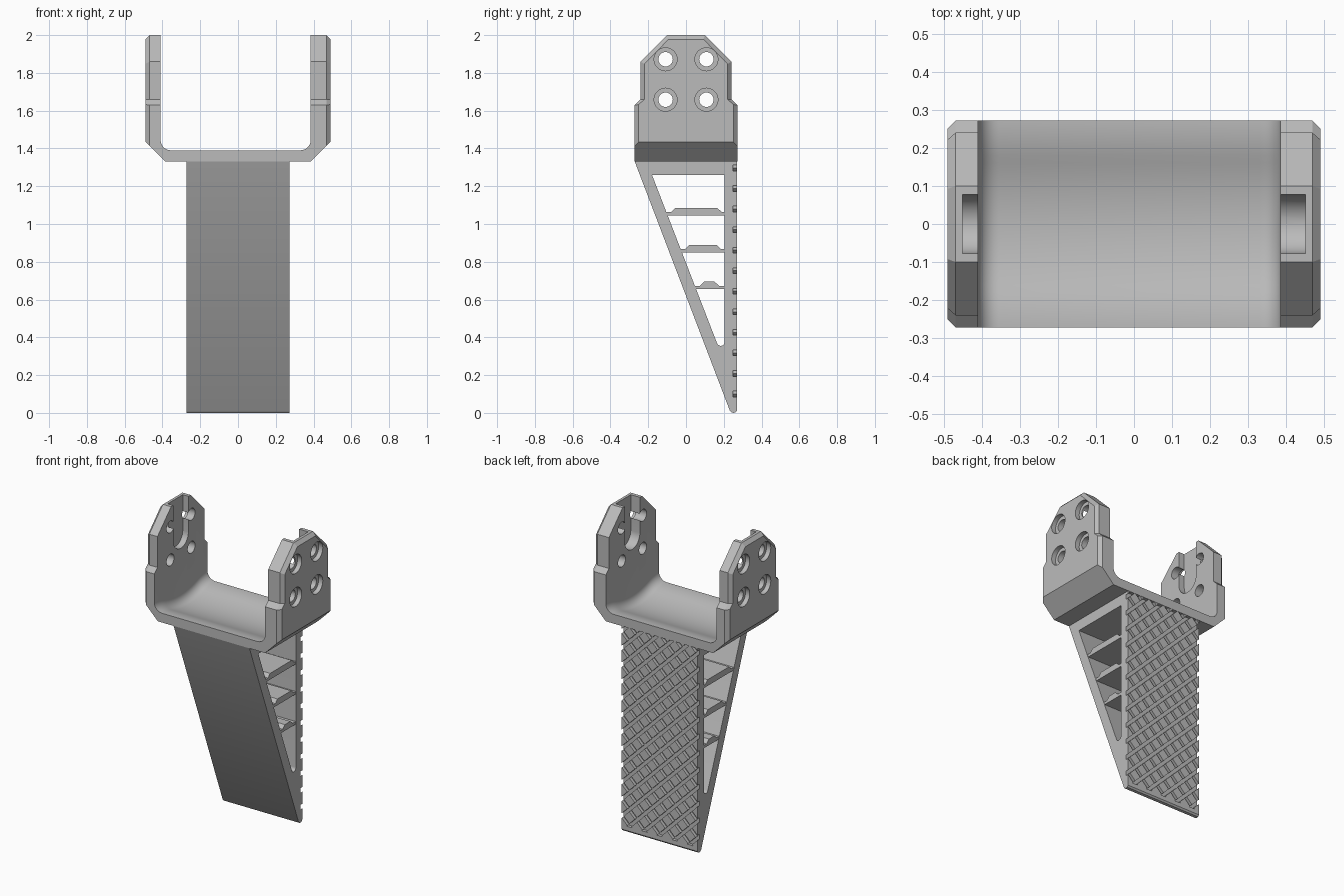
import bpy, bmesh, math
from mathutils import Vector

if "Cube" in bpy.data.objects:
    bpy.data.objects.remove(bpy.data.objects["Cube"], do_unlink=True)

grey = bpy.data.materials.new("plain grey")
grey.use_nodes = True
grey.diffuse_color = (0.5, 0.5, 0.5, 1)
grey.node_tree.nodes["Principled BSDF"].inputs["Base Color"].default_value = (0.5, 0.5, 0.5, 1)


def finish(name, bm):
    bmesh.ops.recalc_face_normals(bm, faces=bm.faces)
    mesh = bpy.data.meshes.new(name)
    bm.to_mesh(mesh)
    bm.free()
    mesh.materials.append(grey)
    ob = bpy.data.objects.new(name, mesh)
    bpy.context.collection.objects.link(ob)
    return ob


def loft(name, rings):
    """Closed solid through equal-length rings of 3D points."""
    bm = bmesh.new()
    loops = [[bm.verts.new(p) for p in ring] for ring in rings]
    n = len(loops[0])
    for a, b in zip(loops, loops[1:]):
        for i in range(n):
            j = (i + 1) % n
            bm.faces.new((a[i], a[j], b[j], b[i]))
    bm.faces.new(loops[0])
    bm.faces.new(loops[-1])
    return finish(name, bm)


def along_x(name, pts, x0, x1):
    return loft(name, [[(x, y, z) for y, z in pts] for x in (x0, x1)])


def arc(cx, cz, r, a0, a1, steps):
    angles = [math.radians(a0 + (a1 - a0) * i / steps) for i in range(steps + 1)]
    return [(cx + r * math.cos(a), cz + r * math.sin(a)) for a in angles]


def select_only(ob):
    bpy.ops.object.select_all(action='DESELECT')
    ob.select_set(True)
    bpy.context.view_layer.objects.active = ob


def boolean(ob, cutter, operation='DIFFERENCE'):
    mod = ob.modifiers.new("cut", 'BOOLEAN')
    mod.operation = operation
    mod.solver = 'EXACT'
    mod.object = cutter
    select_only(ob)
    bpy.ops.object.modifier_apply(modifier=mod.name)
    bpy.data.objects.remove(cutter, do_unlink=True)


# Bracket blank: stepped side outline with chamfered outer rims
half = [(0.272, 1.33), (0.272, 1.63), (0.24, 1.66), (0.24, 1.86), (0.1, 2.0)]
outline = half + [(-y, z) for y, z in reversed(half)]
inset = [(y * 0.92, 1.66 + (z - 1.66) * 0.935) for y, z in outline]
bracket = loft("bracket", [[(x, y, z) for y, z in pts] for x, pts in
                           ((-0.49, inset), (-0.468, outline), (0.468, outline), (0.49, inset))])

# Slanted lower corners
front = [(-0.5, 2.1), (-0.5, 1.445), (-0.38, 1.325), (0.38, 1.325), (0.5, 1.445), (0.5, 2.1)]
boolean(bracket, loft("corner_cutter", [[(x, y, z) for x, z in front] for y in (-0.4, 0.4)]),
        'INTERSECT')


# Cradle between the walls, with a dished floor
def floor_height(y):
    a, slope, bend = min(abs(y), 0.272), 0.35, 0.17
    rim = 0.272 - bend
    if a > bend:
        return 1.39 - slope / (2 * rim) * (0.272 - a) ** 2
    return 1.39 - slope / 2 * (rim + bend) + slope / (2 * bend) * a * a


rings = []
for i in range(-15, 16):
    y = i * 0.02
    z = floor_height(y) + 0.055
    ring = ([(-0.41, 2.1)] + arc(-0.355, z, 0.055, 180, 270, 7)
            + arc(0.33, z, 0.055, 270, 360, 7) + [(0.385, 2.1)])
    rings.append([(px, y, pz) for px, pz in ring])
boolean(bracket, loft("cradle_cutter", rings))

# Round-bottomed slots inside both walls
slot = arc(0, 1.77, 0.077, 180, 360, 20) + [(0.077, 2.1), (-0.077, 2.1)]
for x0, x1 in ((-0.45, -0.3), (0.3, 0.45)):
    boolean(bracket, along_x("slot_cutter", slot, x0, x1))

# Screw holes with counterbores
for y in (-0.108, 0.108):
    for z in (1.658, 1.872):
        boolean(bracket, along_x("hole_cutter", arc(y, z, 0.038, 0, 348.75, 31), -0.6, 0.6))
        for side in (-1, 1):
            boolean(bracket, along_x("bore_cutter", arc(y, z, 0.061, 0, 348.75, 31),
                                     side * 0.46, side * 0.6))

# Wedge handle with an open core
wedge = [(-0.272, 1.332), (0.232, 0.012), (0.24, 0.003), (0.25, 0), (0.262, 0.002), (0.27, 0.012),
         (0.27, 0.04), (0.25, 0.04), (0.25, 1.332)]
handle = along_x("handle", wedge, -0.272, 0.272)
opening = [(-0.18, 1.26)] + arc(0.184, 0.376, 0.021, 200, 360, 10) + [(0.205, 1.26)]
boolean(handle, along_x("opening_cutter", opening, -0.4, 0.4))

# Cross ribs, each with a raised middle
for label, z, top_end in (("upper", 1.045, 0.165), ("middle", 0.85, 0.16), ("lower", 0.655, 0.15)):
    start = -0.18 + (1.26 - z) * 0.388
    rib = [(start - 0.015, z), (0.215, z), (0.215, z + 0.018), (top_end + 0.025, z + 0.018),
           (top_end, z + 0.04), (start + 0.04, z + 0.04), (start + 0.018, z + 0.018),
           (start - 0.015, z + 0.018)]
    along_x(label + "_rib", rib, -0.27, 0.27)

# Diamond grip: a sheet split along diagonal grooves, then raised
pitch, groove = 0.1088, 0.015
low = {1: 0.1 - 0.272, -1: 0.1 + 0.272}
bm = bmesh.new()
bm.faces.new([bm.verts.new((x, 0.25, z)) for x, z in
              ((-0.272, 0.04), (0.272, 0.04), (0.272, 1.33), (-0.272, 1.33))])
for sign in (1, -1):
    for k in range(-8, 20):
        for edge in (-groove, groove):
            bmesh.ops.bisect_plane(bm, geom=bm.verts[:] + bm.edges[:] + bm.faces[:],
                                   plane_co=(0, 0, low[sign] + k * pitch + edge),
                                   plane_no=Vector((sign, 0, 1)).normalized())


def in_groove(face):
    c = face.calc_center_median()
    for sign in (1, -1):
        t = (c.z + sign * c.x - low[sign]) / pitch
        if abs(t - round(t)) * pitch < groove:
            return True
    return False


bmesh.ops.delete(bm, geom=[f for f in bm.faces if in_groove(f)], context='FACES')
raised = bmesh.ops.extrude_face_region(bm, geom=bm.faces[:])["geom"]
bmesh.ops.translate(bm, vec=(0, 0.02, 0),
                    verts=[v for v in raised if isinstance(v, bmesh.types.BMVert)])
finish("grip_pads", bm)

# Smooth curved areas, keep the corners crisp
for ob in (bracket, handle):
    select_only(ob)
    bpy.ops.object.shade_smooth_by_angle(angle=math.radians(25))
